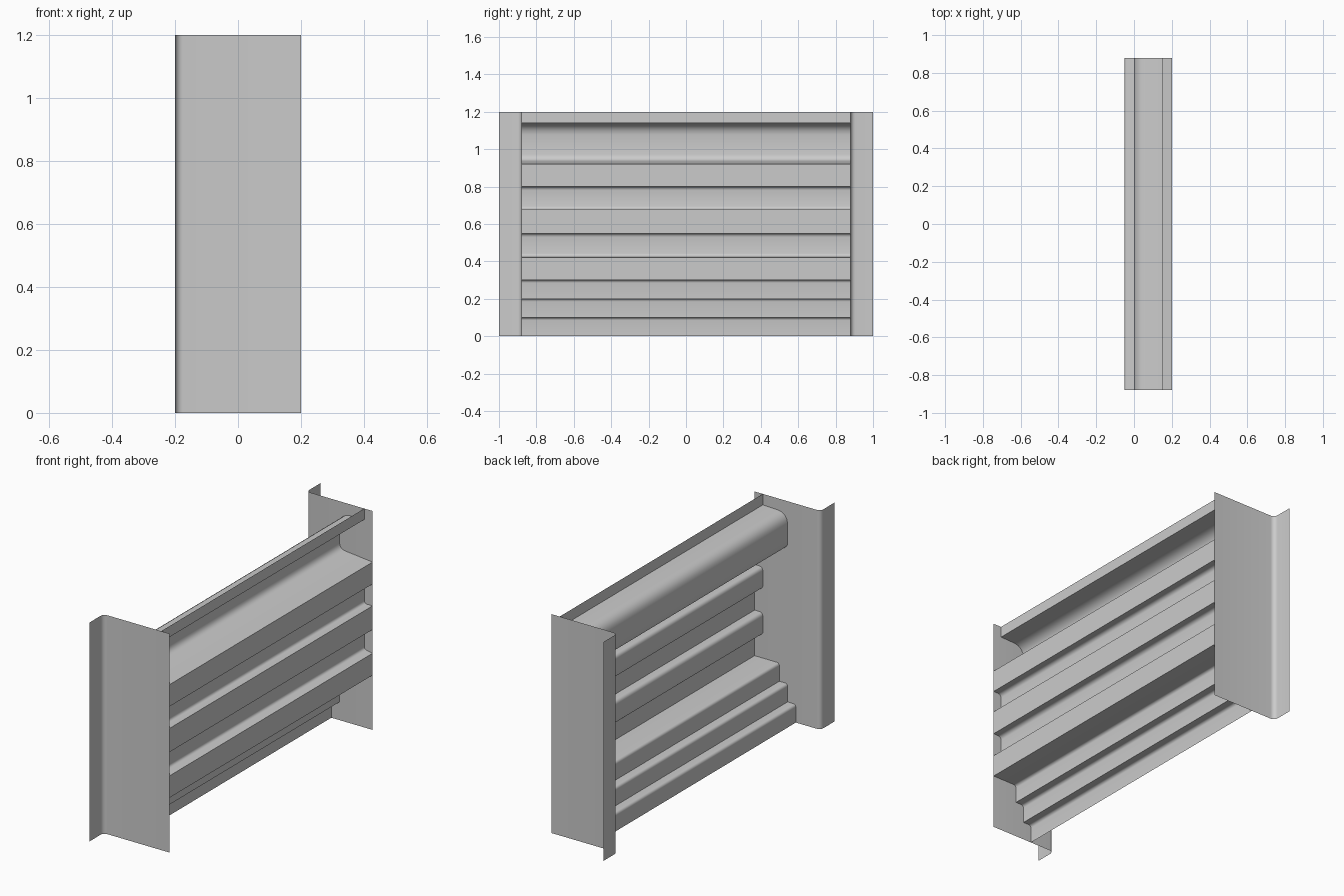
import bpy, math
from mathutils import Vector

if "Cube" in bpy.data.objects:
    bpy.data.objects.remove(bpy.data.objects["Cube"])


def rounded(points, segs=4):
    """Turn (a, b, radius) corners into a polyline with rounded corners."""
    out = []
    for i, (a, b, r) in enumerate(points):
        p = Vector((a, b))
        if r == 0:
            out.append(p)
            continue
        u = (Vector(points[i - 1][:2]) - p).normalized()
        v = (Vector(points[i + 1][:2]) - p).normalized()
        half = u.angle(v) / 2
        centre = p + (u + v).normalized() * r / math.sin(half)
        s = p + u * r / math.tan(half) - centre
        e = p + v * r / math.tan(half) - centre
        sweep = math.pi - 2 * half
        for k in range(segs + 1):
            t = k / segs
            out.append(centre + (s * math.sin((1 - t) * sweep)
                                 + e * math.sin(t * sweep)) / math.sin(sweep))
    return out


def sheet(name, start, end):
    """Thin sheet stretched between two matching polylines."""
    n = len(start)
    mesh = bpy.data.meshes.new(name)
    mesh.from_pydata(start + end, [],
                     [(i, i + 1, n + i + 1, n + i) for i in range(n - 1)])
    obj = bpy.data.objects.new(name, mesh)
    bpy.context.collection.objects.link(obj)
    bpy.ops.object.select_all(action='DESELECT')
    obj.select_set(True)
    bpy.context.view_layer.objects.active = obj
    bpy.ops.object.shade_smooth_by_angle(angle=math.radians(35))
    return obj


# Folded front panel: x, z and corner radius from the top lip to the ground
profile = rounded([
    (0.15, 1.20, 0), (0.15, 1.14, 0),
    (0.00, 1.135, 0.06), (0.00, 0.94, 0.035),      # large channel
    (0.20, 0.92, 0), (0.20, 0.80, 0),
    (0.15, 0.80, 0.02), (0.15, 0.68, 0.015),       # upper groove
    (0.20, 0.68, 0), (0.20, 0.55, 0),
    (0.15, 0.55, 0.02), (0.15, 0.43, 0.015),       # lower groove
    (0.20, 0.42, 0), (0.20, 0.30, 0),
    (0.05, 0.30, 0.015), (0.05, 0.20, 0),          # receding steps
    (0.00, 0.20, 0.015), (0.00, 0.10, 0),
    (-0.05, 0.10, 0.015), (-0.05, 0.00, 0)])
sheet("folded_panel", [(p.x, -0.88, p.y) for p in profile],
      [(p.x, 0.88, p.y) for p in profile])

# End plates with an outward flange at the back
plan = rounded([(0.2, 0.88, 0), (-0.2, 0.88, 0.025), (-0.2, 1.0, 0)], 5)
for side, name in ((-1, "end_plate_front"), (1, "end_plate_back")):
    line = plan if side > 0 else plan[::-1]
    sheet(name, [(p.x, side * p.y, 0) for p in line],
          [(p.x, side * p.y, 1.2) for p in line])
